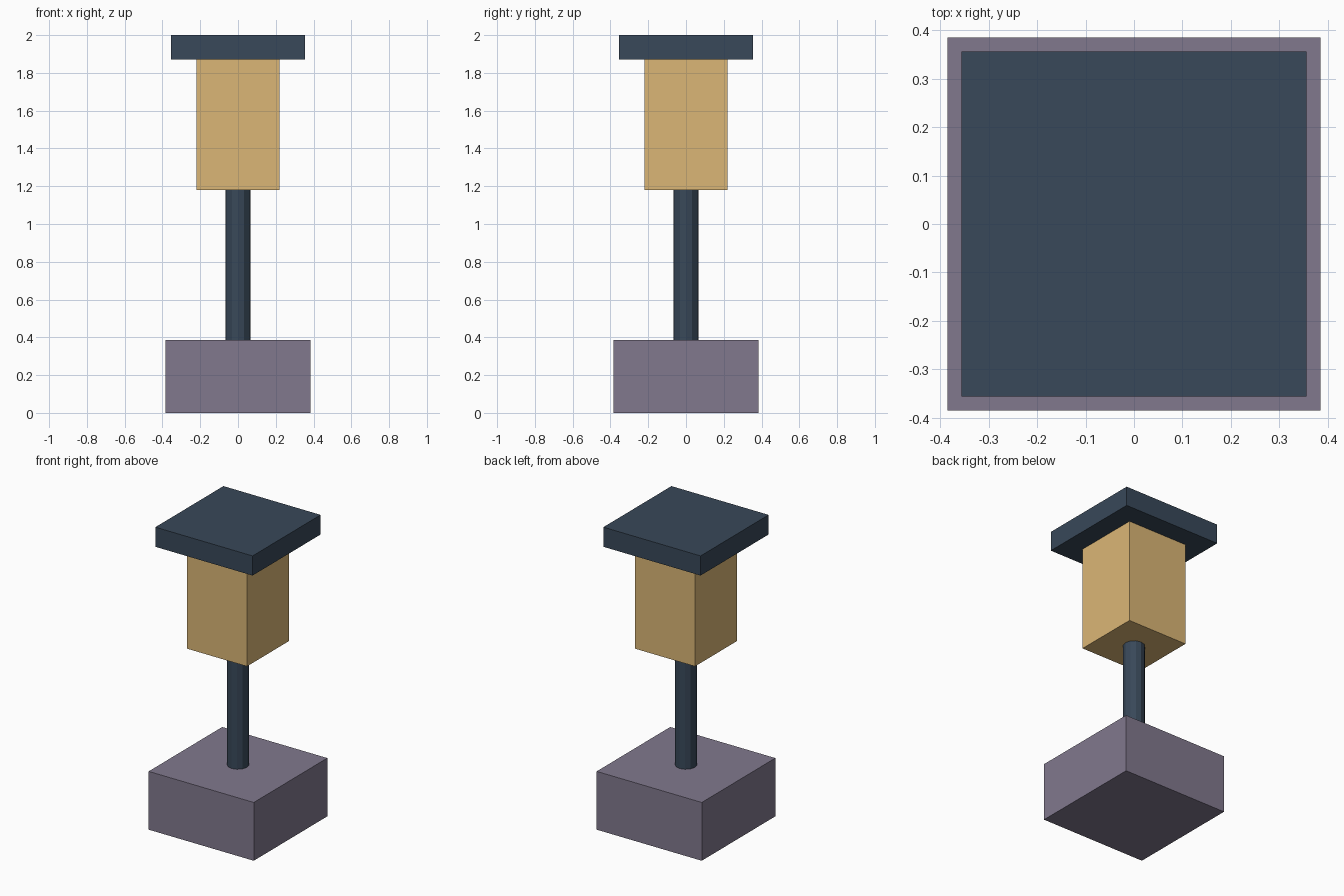
import bpy

if "Cube" in bpy.data.objects:
    bpy.data.objects.remove(bpy.data.objects["Cube"])


def material(name, rgb):
    m = bpy.data.materials.new(name)
    m.diffuse_color = (*rgb, 1.0)
    m.use_nodes = True
    m.node_tree.nodes["Principled BSDF"].inputs["Base Color"].default_value = m.diffuse_color
    return m


stone = material("purple_stone", (0.22, 0.19, 0.27))
metal = material("dark_metal", (0.04, 0.065, 0.1))
glow = material("warm_glass", (0.71, 0.47, 0.18))


def block(name, half, z0, z1, mat):
    bpy.ops.mesh.primitive_cube_add(size=1, location=(0, 0, (z0 + z1) / 2))
    ob = bpy.context.object
    ob.name = name
    ob.scale = (2 * half, 2 * half, z1 - z0)
    bpy.ops.object.transform_apply(location=False, rotation=False, scale=True)
    ob.data.materials.append(mat)


# square plinth, lamp housing and overhanging cap
block("base", 0.385, 0.0, 0.386, stone)
block("lamp_body", 0.22, 1.18, 1.87, glow)
block("cap", 0.356, 1.87, 2.0, metal)

# slim faceted post between base and lamp
bpy.ops.mesh.primitive_cylinder_add(vertices=12, radius=0.066, depth=1.18 - 0.386,
                                    location=(0, 0, (1.18 + 0.386) / 2))
post = bpy.context.object
post.name = "post"
post.data.materials.append(metal)
